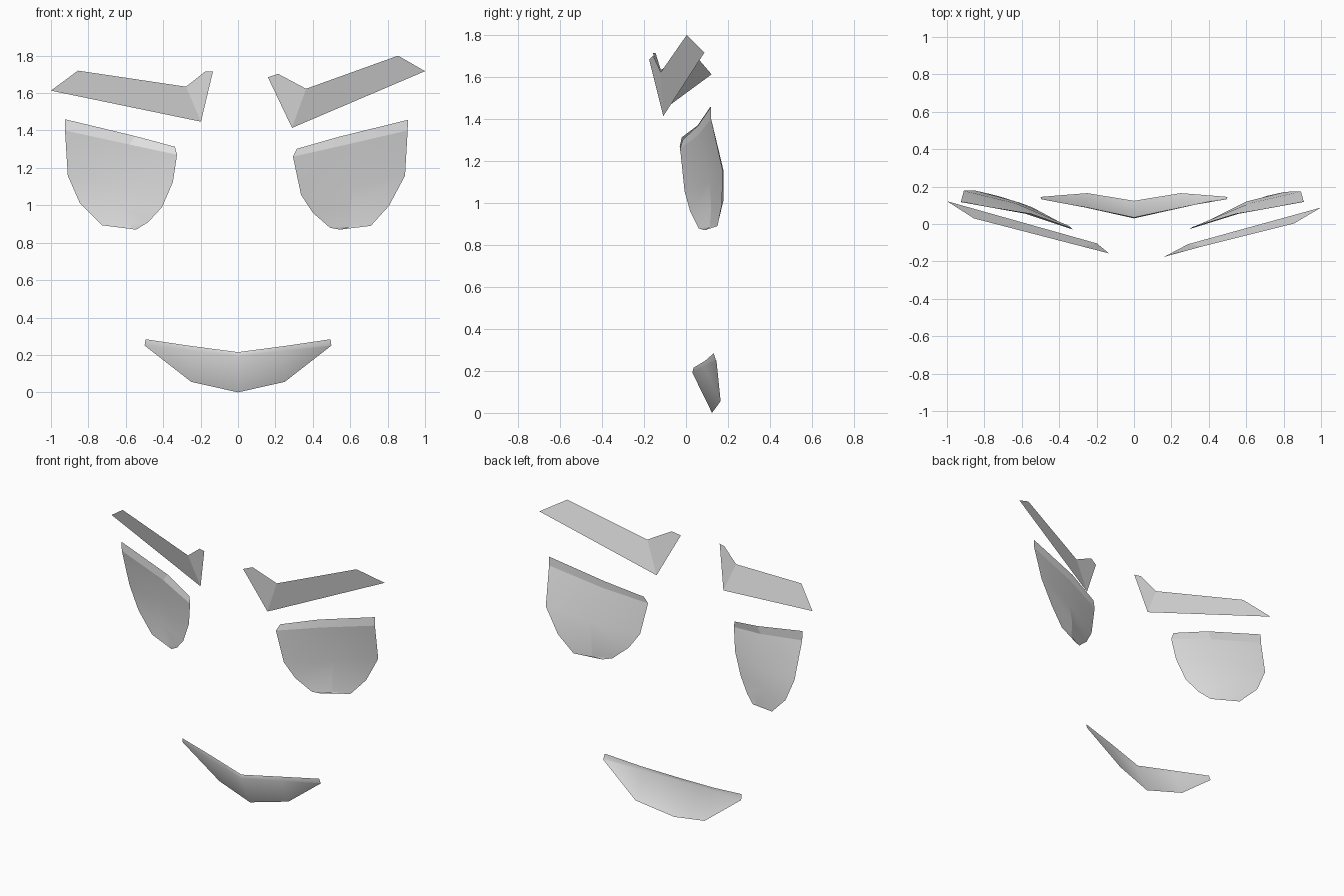
import bpy, bmesh, math

cube = bpy.data.objects.get("Cube")
if cube:
    bpy.data.objects.remove(cube, do_unlink=True)

# Single neutral grey
GREY = (0.8, 0.8, 0.8, 1.0)
grey = bpy.data.materials.new("light_grey")
grey.diffuse_color = GREY
grey.use_nodes = True
grey.node_tree.nodes["Principled BSDF"].inputs["Base Color"].default_value = GREY


def sheet(name, points, faces, smooth_angle=None):
    """Thin open sheet whose faces all look towards the front."""
    bm = bmesh.new()
    verts = [bm.verts.new(p) for p in points]
    for f in faces:
        face = bm.faces.new([verts[i] for i in f])
        face.normal_update()
        if face.normal.y > 0:
            face.normal_flip()
    mesh = bpy.data.meshes.new(name)
    bm.to_mesh(mesh)
    bm.free()
    mesh.materials.append(grey)
    obj = bpy.data.objects.new(name, mesh)
    bpy.context.collection.objects.link(obj)
    if smooth_angle:
        bpy.ops.object.select_all(action='DESELECT')
        obj.select_set(True)
        bpy.context.view_layer.objects.active = obj
        bpy.ops.object.shade_smooth_by_angle(angle=math.radians(smooth_angle))
    return obj


def grid_faces(rows, cols):
    return [(r * cols + c, r * cols + c + 1, (r + 1) * cols + c + 1, (r + 1) * cols + c)
            for r in range(rows - 1) for c in range(cols - 1)]


# Eyes: rows of outer, middle and inner points from the lid down, then the tip
EYE_FACES = grid_faces(5, 3) + [(12, 13, 15), (13, 14, 15)]

sheet("right_eye", [
    (-.925, .117, 1.46), (-.55, .056, 1.37), (-.337, -.02, 1.313),
    (-.925, .12, 1.40), (-.58, .055, 1.325), (-.326, -.03, 1.27),
    (-.91, .178, 1.158), (-.63, .11, 1.14), (-.348, -.01, 1.125),
    (-.845, .178, 1.01), (-.63, .12, 1.0), (-.406, .015, .99),
    (-.727, .15, .893), (-.6, .11, .9), (-.48, .055, .91),
    (-.545, .09, .87)], EYE_FACES, 10)

sheet("left_eye", [
    (.909, .118, 1.457), (.543, .056, 1.367), (.315, -.015, 1.302),
    (.907, .12, 1.40), (.56, .055, 1.32), (.294, -.028, 1.26),
    (.893, .174, 1.158), (.615, .11, 1.11), (.337, -.007, 1.056),
    (.807, .172, .997), (.6, .12, .98), (.40, .02, .96),
    (.71, .15, .89), (.6, .113, .885), (.492, .06, .88),
    (.545, .088, .87)], EYE_FACES, 10)

# Brows: a long blade and a short upturned inner end
BROW_FACES = [(0, 1, 2, 5), (2, 3, 4, 5)]

sheet("right_brow", [
    (-1.0, .122, 1.613), (-.856, .03, 1.72), (-.278, -.12, 1.634),
    (-.176, -.145, 1.715), (-.134, -.157, 1.715), (-.198, -.104, 1.447)], BROW_FACES)

sheet("left_brow", [
    (1.0, .088, 1.717), (.856, .003, 1.80), (.364, -.12, 1.623),
    (.214, -.157, 1.703), (.16, -.176, 1.684), (.289, -.108, 1.414)], BROW_FACES)

# Mouth: half profile rows (centre, middle, corner), mirrored to the other side
mouth_rows = [
    [(0, .036, .215), (.26, .092, .249), (.495, .132, .284)],
    [(0, .030, .192), (.255, .087, .222), (.499, .142, .252)],
    [(0, .124, .0), (.25, .165, .056), (.499, .145, .250)],
]
mouth_points = []
for row in mouth_rows:
    mouth_points += [(-x, y, z) for x, y, z in reversed(row[1:])] + row
sheet("mouth", mouth_points, grid_faces(3, 5), 60)
